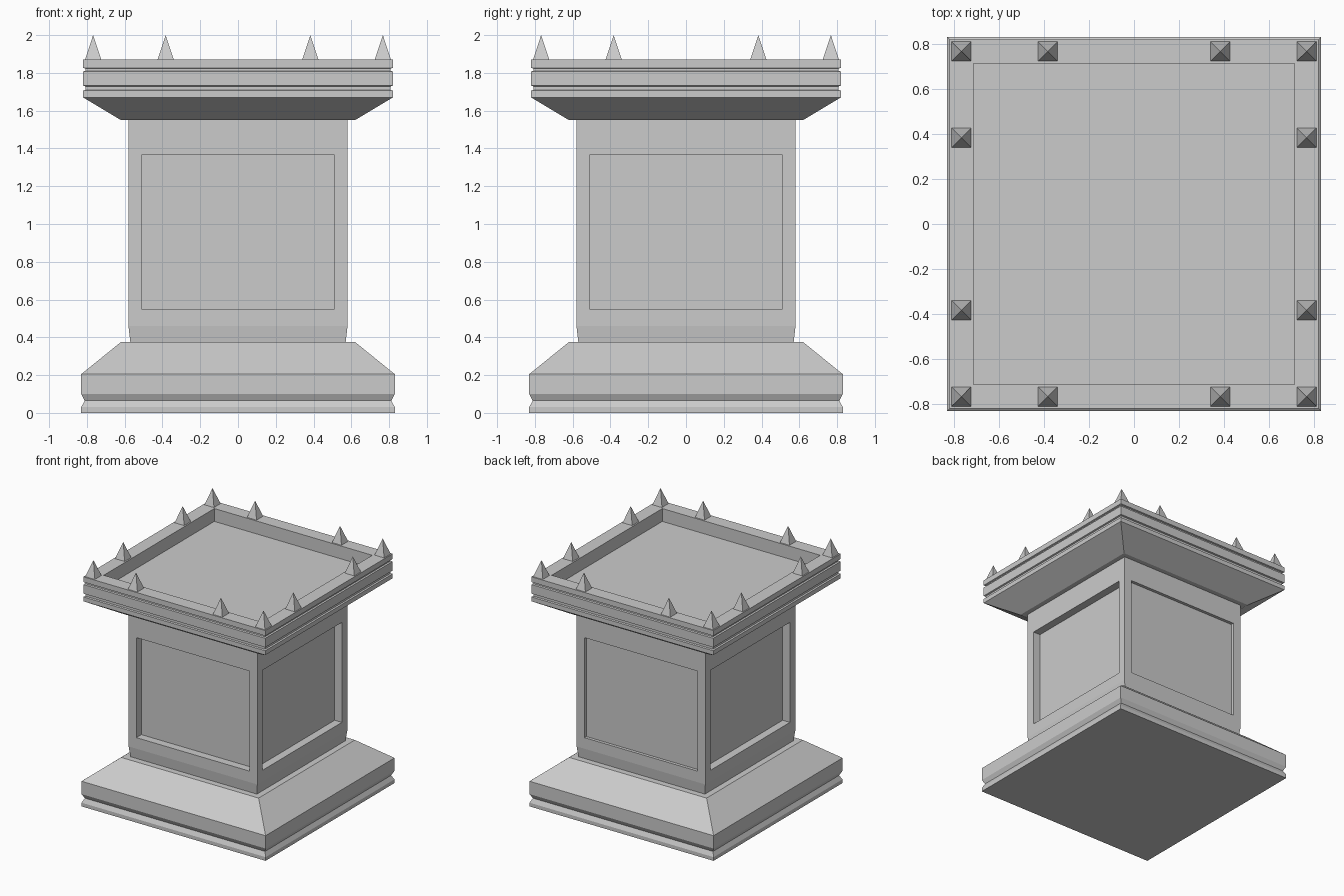
import bpy, bmesh

if "Cube" in bpy.data.objects:
    bpy.data.objects.remove(bpy.data.objects["Cube"])

CORNERS = ((-1, -1), (1, -1), (1, 1), (-1, 1))


def square_loft(bm, profile):
    """Stack square rings (half width, z), capped; returns faces per level and the top cap."""
    rings = [[bm.verts.new((x * r, y * r, z)) for x, y in CORNERS] for r, z in profile]
    bm.faces.new(rings[0][::-1])
    levels = []
    for a, b in zip(rings, rings[1:]):
        levels.append([bm.faces.new((a[i], a[(i + 1) % 4], b[(i + 1) % 4], b[i]))
                       for i in range(4)])
    top = bm.faces.new(rings[-1])
    bm.normal_update()
    return levels, top


def recess(bm, face, border, depth):
    """Leave a flat border, then sink the middle with straight walls."""
    bmesh.ops.inset_individual(bm, faces=[face], thickness=border, use_even_offset=True)
    bm.normal_update()
    offset = face.normal * -depth
    new = bmesh.ops.extrude_discrete_faces(bm, faces=[face])["faces"]
    bmesh.ops.translate(bm, verts=new[0].verts[:], vec=offset)


def finish(bm, name):
    mesh = bpy.data.meshes.new(name)
    bm.normal_update()
    bm.to_mesh(mesh)
    bm.free()
    obj = bpy.data.objects.new(name, mesh)
    bpy.context.collection.objects.link(obj)
    return obj


# Stepped base with a V groove
bm = bmesh.new()
square_loft(bm, [(0.83, 0), (0.83, 0.03), (0.812, 0.065), (0.83, 0.10),
                 (0.83, 0.205), (0.62, 0.375)])
finish(bm, "base")

# Column with a sunken panel on each side (the back one is shallower)
bm = bmesh.new()
levels, _ = square_loft(bm, [(0.57, 0.375), (0.58, 0.46), (0.58, 0.48),
                             (0.58, 1.435), (0.58, 1.55)])
for face, depth in zip(levels[2], (0.065, 0.065, 0.025, 0.065)):
    recess(bm, face, 0.07, depth)
finish(bm, "column")

# Flared cornice with two grooves and a tray sunk in the top
bm = bmesh.new()
_, top = square_loft(bm, [(0.62, 1.55), (0.82, 1.67), (0.82, 1.706), (0.808, 1.71),
                          (0.808, 1.729), (0.82, 1.733), (0.82, 1.807), (0.808, 1.811),
                          (0.808, 1.823), (0.82, 1.827), (0.82, 1.87)])
recess(bm, top, 0.108, 0.105)
finish(bm, "cornice")

# Pyramid spikes around the rim
steps = (-0.767, -0.383, 0.383, 0.767)
for x in steps:
    for y in steps:
        if max(abs(x), abs(y)) < 0.7:
            continue
        bm = bmesh.new()
        base = [bm.verts.new((0.043 * cx, 0.043 * cy, 0)) for cx, cy in CORNERS]
        tip = bm.verts.new((0, 0, 0.13))
        bm.faces.new(base[::-1])
        for i in range(4):
            bm.faces.new((base[i], base[(i + 1) % 4], tip))
        finish(bm, "spike").location = (x, y, 1.87)
